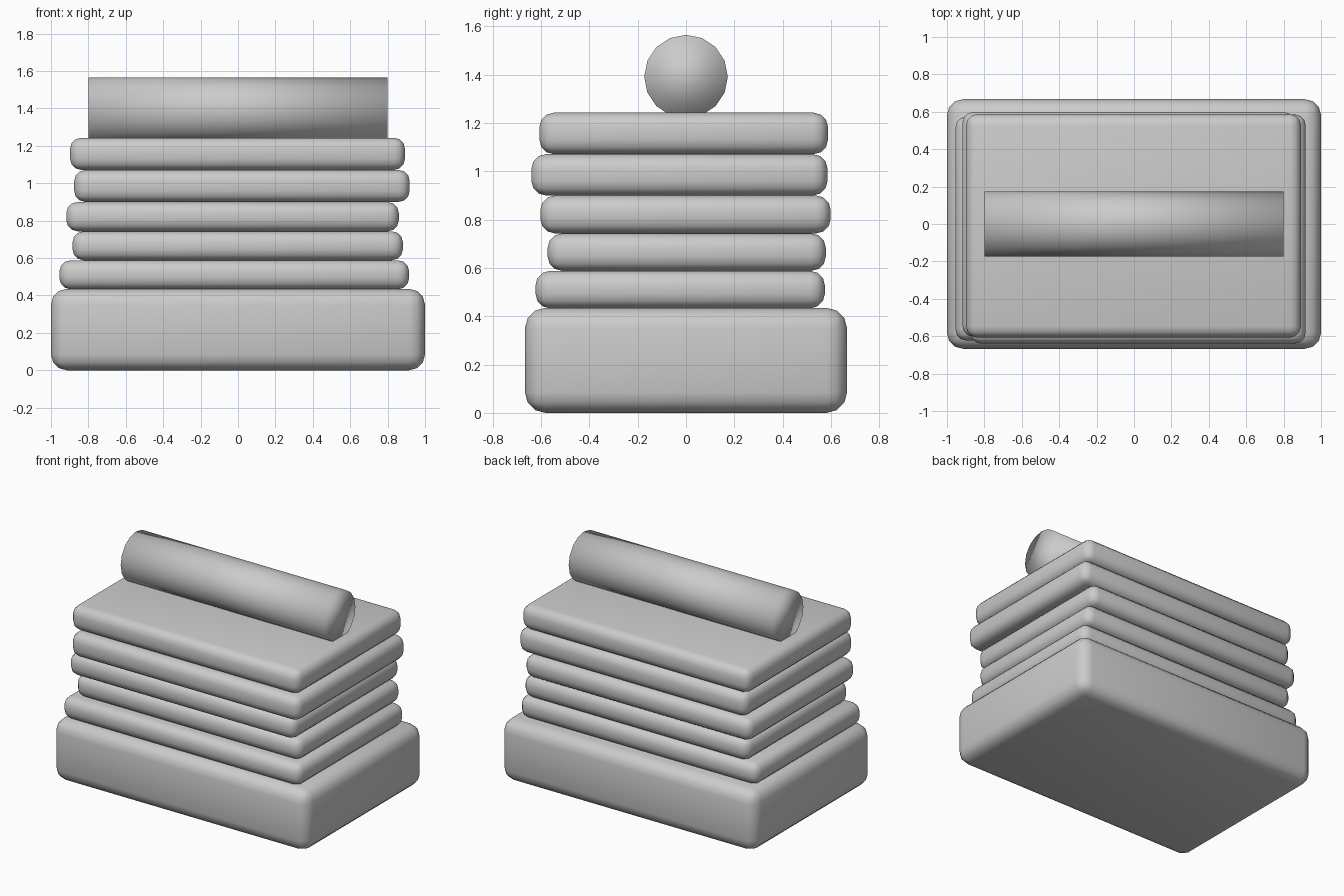
import bpy
import math

if "Cube" in bpy.data.objects:
    bpy.data.objects.remove(bpy.data.objects["Cube"])


def rounded_slab(name, x0, x1, y0, y1, z0, z1, radius):
    """Box given by its limits, with rounded edges."""
    bpy.ops.mesh.primitive_cube_add(
        size=1, location=((x0 + x1) / 2, (y0 + y1) / 2, (z0 + z1) / 2))
    ob = bpy.context.object
    ob.name = name
    ob.scale = (x1 - x0, y1 - y0, z1 - z0)
    bpy.ops.object.transform_apply(location=False, rotation=False, scale=True)
    bevel = ob.modifiers.new("rounding", 'BEVEL')
    bevel.width = radius
    bevel.segments = 3
    bpy.ops.object.shade_smooth()
    return ob


# Thick base block
rounded_slab("base_block", -1.0, 1.0, -0.667, 0.667, 0.0, 0.435, 0.085)

# Stack of slightly shifted slabs: x0, x1, y0, y1, top z
layers = [
    (-0.955, 0.915, -0.623, 0.575, 0.588),
    (-0.885, 0.882, -0.573, 0.579, 0.743),
    (-0.918, 0.860, -0.603, 0.599, 0.900),
    (-0.876, 0.918, -0.640, 0.586, 1.071),
    (-0.898, 0.893, -0.607, 0.588, 1.243),
]
bottom = 0.433
for i, (x0, x1, y0, y1, top) in enumerate(layers):
    rounded_slab(f"stacked_slab_{i + 1}", x0, x1, y0, y1, bottom, top, 0.06)
    bottom = top

# Roll lying along the top
bpy.ops.mesh.primitive_cylinder_add(
    vertices=16, radius=0.173, depth=1.6,
    location=(0, 0, 1.392), rotation=(0, math.pi / 2, 0))
roll = bpy.context.object
roll.name = "top_roll"
bpy.ops.object.shade_smooth()
